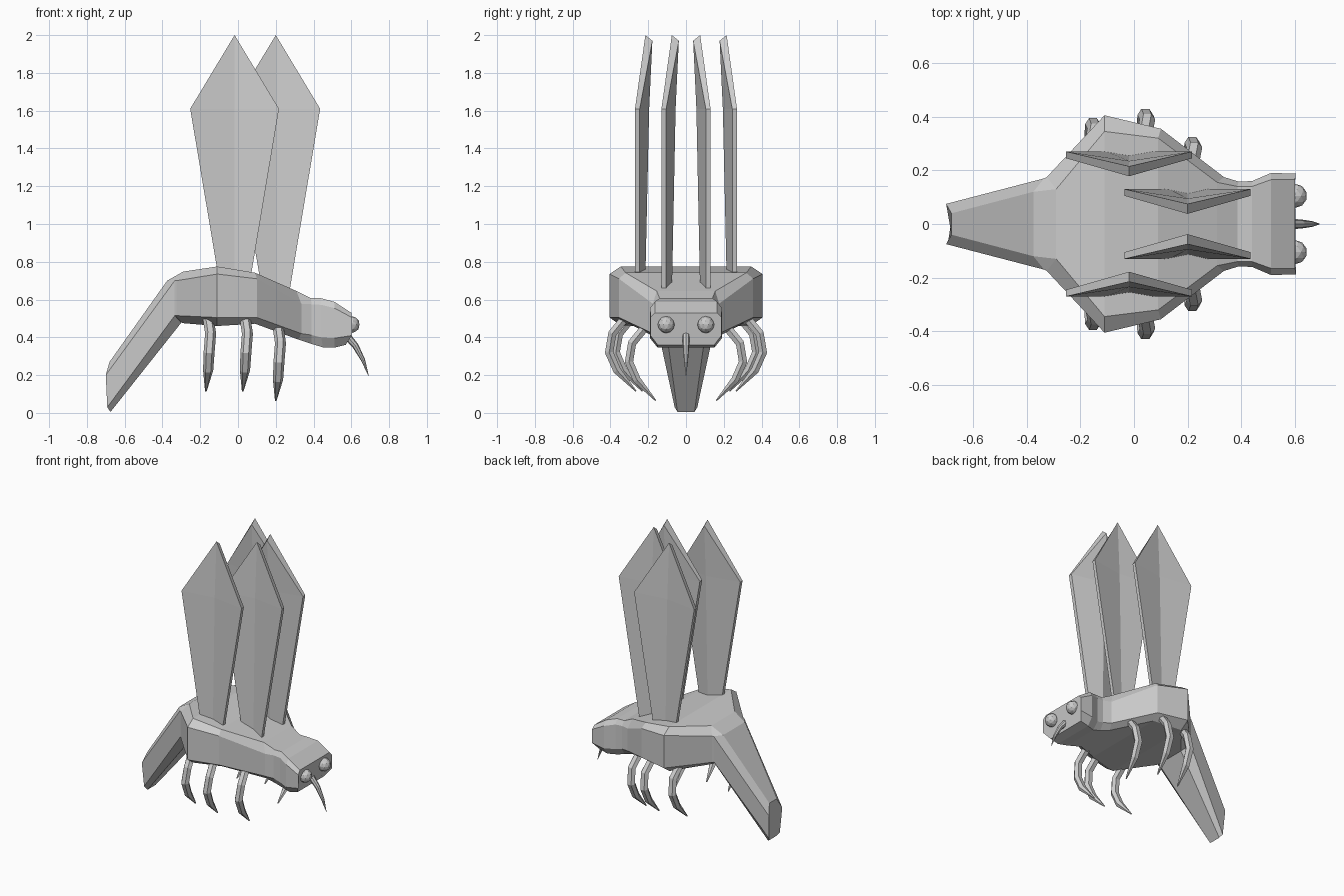
import bpy, bmesh, math
from mathutils import Vector

if "Cube" in bpy.data.objects:
    bpy.data.objects.remove(bpy.data.objects["Cube"], do_unlink=True)

grey = bpy.data.materials.new("plain_grey")
grey.use_nodes = True
grey.diffuse_color = (0.6, 0.6, 0.6, 1)
grey.node_tree.nodes["Principled BSDF"].inputs["Base Color"].default_value = (0.6, 0.6, 0.6, 1)


def finish(name, bm, mirror=False):
    """Turn a bmesh into an object, optionally mirrored across y = 0."""
    bmesh.ops.remove_doubles(bm, verts=bm.verts, dist=0.0005)
    bmesh.ops.recalc_face_normals(bm, faces=bm.faces)
    mesh = bpy.data.meshes.new(name)
    bm.to_mesh(mesh)
    bm.free()
    mesh.materials.append(grey)
    obj = bpy.data.objects.new(name, mesh)
    bpy.context.collection.objects.link(obj)
    if mirror:
        mod = obj.modifiers.new("mirror", 'MIRROR')
        mod.use_axis = (False, True, False)
        mod.use_mirror_merge = False
    return obj


def loft(bm, rings):
    """Skin a list of equal-length closed rings and cap both ends."""
    rows = [[bm.verts.new(p) for p in ring] for ring in rings]
    n = len(rows[0])
    for a, b in zip(rows, rows[1:]):
        for i in range(n):
            j = (i + 1) % n
            bm.faces.new((a[i], a[j], b[j], b[i]))
    bm.faces.new(rows[0])
    bm.faces.new(rows[-1][::-1])


def tube(bm, path, radii, sides, width=1.0):
    """Tapered tube along a path; width stretches it across the bend plane."""
    rings = []
    pts = [Vector(p) for p in path]
    for k, p in enumerate(pts):
        t = (pts[min(k + 1, len(pts) - 1)] - pts[max(k - 1, 0)]).normalized()
        side = Vector((1, 0, 0)) if abs(t.x) < 0.25 else Vector((0, 1, 0))
        up = t.cross(side).normalized()
        ring = []
        for i in range(sides):
            a = 2 * math.pi * i / sides
            ring.append(p + radii[k] * (side * math.cos(a) * width + up * math.sin(a)))
        rings.append(ring)
    loft(bm, rings)


# Body: octagonal sections, each four (x, half width, z) corners from top to belly
sections = [
    [(-.68, .04, .27), (-.70, .075, .20), (-.692, .06, .03), (-.675, .045, .005)],
    [(-.375, .12, .70), (-.335, .17, .70), (-.335, .165, .515), (-.30, .11, .478)],
    [(-.29, .13, .748), (-.325, .175, .70), (-.325, .175, .515), (-.29, .125, .475)],
    [(-.11, .345, .775), (-.11, .405, .735), (-.11, .405, .505), (-.11, .34, .46)],
    [(.09, .32, .742), (.10, .355, .71), (.10, .355, .505), (.09, .30, .472)],
    [(.31, .155, .645), (.335, .175, .578), (.335, .175, .42), (.32, .14, .388)],
    [(.385, .14, .607), (.39, .158, .575), (.39, .158, .412), (.39, .13, .365)],
    [(.44, .14, .607), (.44, .16, .572), (.44, .16, .40), (.45, .13, .347)],
    [(.51, .165, .588), (.51, .19, .555), (.51, .19, .395), (.51, .15, .345)],
    [(.60, .165, .53), (.603, .188, .505), (.603, .188, .41), (.57, .15, .36)],
]
bm = bmesh.new()
loft(bm, [[(x, w, z) for x, w, z in s] + [(x, -w, z) for x, w, z in reversed(s)]
          for s in sections])
finish("body", bm)

# Wings: bent blades with a central ridge facing inwards
def wings(name, cx, y_edge, z_base):
    bm = bmesh.new()
    half = 0.235 - (1.61 - z_base) * 0.168
    rows = [(z_base, half, .055, .015), (1.61, .235, .075, .035)]
    rings = []
    for z, h, ridge, hollow in rows:
        rings.append([(cx - h, y_edge, z), (cx, y_edge - hollow, z), (cx + h, y_edge, z),
                      (cx + h, y_edge - .025, z), (cx, y_edge - ridge, z),
                      (cx - h, y_edge - .025, z)])
    # The blade closes to a short vertical edge at the tip
    back, front = (cx, y_edge - .055, 2.0), (cx, y_edge - .092, 1.97)
    rings.append([back, back, back, front, front, front])
    rows_v = [[bm.verts.new(p) for p in r] for r in rings[:2]]
    b, f = bm.verts.new(back), bm.verts.new(front)
    lo, hi = rows_v
    for i in range(6):
        bm.faces.new((lo[i], lo[(i + 1) % 6], hi[(i + 1) % 6], hi[i]))
    for i in (0, 1):
        bm.faces.new((hi[i], hi[i + 1], b))
        bm.faces.new((hi[i + 3], hi[i + 4], f))
    bm.faces.new((hi[2], hi[3], f, b))
    bm.faces.new((hi[5], hi[0], b, f))
    bm.faces.new(lo)
    finish(name, bm, mirror=True)


wings("outer_wings", -.018, .27, .72)
wings("inner_wings", .20, .13, .62)

# Legs: one jointed shape moved to three places
leg = [(-.012, .30, .53), (.005, .39, .42), (-.003, .407, .32), (-.008, .365, .225), (-.02, .265, .115)]
for name, dx, dy, dz in [("rear_legs", -.15, -.035, 0), ("middle_legs", .045, 0, 0),
                         ("front_legs", .22, -.105, -.05)]:
    bm = bmesh.new()
    tube(bm, [(x + dx, y + dy, z + dz) for x, y, z in leg],
         [.026, .026, .026, .024, .004], 6, 1.12)
    finish(name, bm, mirror=True)

# Eyes
bm = bmesh.new()
bmesh.ops.create_icosphere(bm, subdivisions=2, radius=.045)
bmesh.ops.translate(bm, verts=bm.verts, vec=(.60, .105, .467))
finish("eyes", bm, mirror=True)

# Sucking mouthpart
bm = bmesh.new()
tube(bm, [(.575, 0, .41), (.622, 0, .355), (.662, 0, .28), (.692, 0, .195)],
     [.02, .017, .011, .001], 8)
finish("mouthpart", bm)
